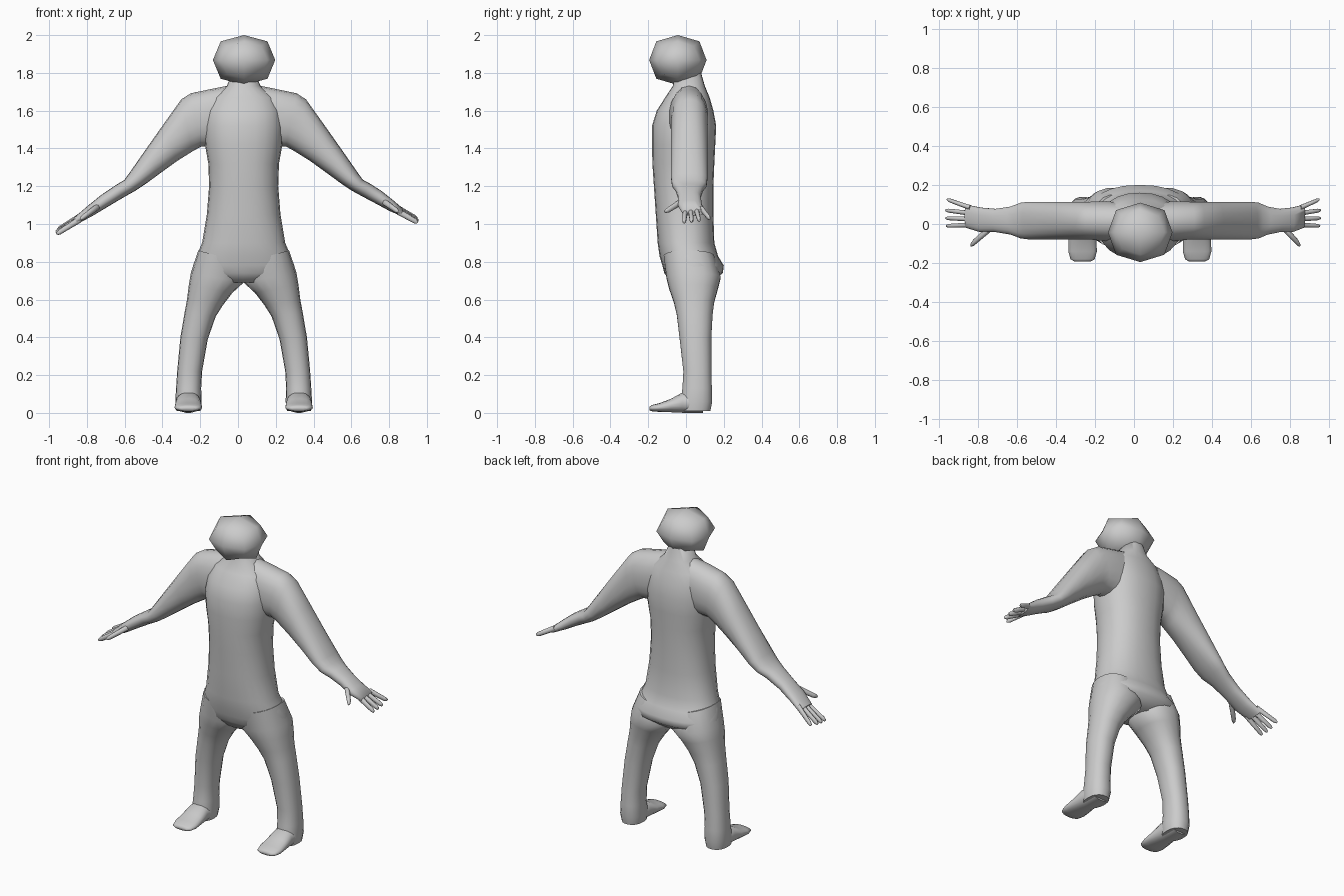
import bpy, bmesh, math
from mathutils import Vector as V

CX = 0.03          # body centre line


def skin(name, rings, n=18, power=0.88):
    """Loft a smooth closed tube through (centre, u, v) rounded rings."""
    bm = bmesh.new()
    f = lambda t: math.copysign(abs(t) ** power, t)
    loops = []
    for c, u, v in rings:
        loops.append([bm.verts.new(c + u * f(math.cos(2 * math.pi * i / n)) + v * f(math.sin(2 * math.pi * i / n)))
                      for i in range(n)])
    for a, b in zip(loops, loops[1:]):
        for i in range(n):
            j = (i + 1) % n
            bm.faces.new((a[i], a[j], b[j], b[i]))
    bm.faces.new(loops[0])
    bm.faces.new(loops[-1])
    bmesh.ops.recalc_face_normals(bm, faces=bm.faces)
    me = bpy.data.meshes.new(name)
    bm.to_mesh(me)
    bm.free()
    me.shade_smooth()
    me.set_sharp_from_angle(angle=math.radians(70))
    ob = bpy.data.objects.new(name, me)
    bpy.context.collection.objects.link(ob)
    return ob


def span(ax, az, bx, bz, y0, y1):
    """Ring spanning two points in the xz plane and a depth range."""
    c = V(((ax + bx) / 2, (y0 + y1) / 2, (az + bz) / 2))
    return c, V(((ax - bx) / 2, 0, (az - bz) / 2)), V((0, (y1 - y0) / 2, 0))


# Torso with hips and neck: z, half width, front, back
torso = [(.69, .12, -.08, .13), (.74, .272, -.115, .195), (.78, .268, -.125, .2), (.83, .25, -.14, .17),
         (.9, .22, -.15, .15), (1.05, .195, -.16, .145), (1.2, .183, -.17, .145), (1.32, .187, -.178, .15),
         (1.42, .205, -.18, .155), (1.52, .21, -.18, .16), (1.6, .2, -.155, .145), (1.67, .17, -.11, .125),
         (1.73, .09, -.07, .1), (1.8, .06, -.06, .08)]
skin("torso", [span(CX - w, z, CX + w, z, a, b) for z, w, a, b in torso], 24)

# Head: once-subdivided cube
bpy.ops.mesh.primitive_cube_add(size=2, location=(CX + .002, -.043, 1.868))
head = bpy.context.object
head.name = "head"
head.scale = (.165, .152, .132)
sub = head.modifiers.new("facets", 'SUBSURF')
sub.levels = sub.render_levels = 1
sub.use_limit_surface = False
head.data.shade_smooth()

# Limb sections: inner/upper point, outer/lower point (x, z each), depth range
leg = [(.02, .80, .24, .86, -.12, .15), (0, .69, .28, .74, -.105, .185), (.06, .635, .29, .68, -.09, .17),
       (.11, .57, .3, .6, -.065, .15), (.148, .51, .313, .53, -.05, .142), (.19, .39, .335, .4, -.035, .135),
       (.22, .22, .352, .22, -.015, .135), (.225, .13, .358, .13, -.02, .138),
       (.222, .06, .362, .06, -.03, .14), (.23, .01, .355, .01, -.03, .13)]
foot = [(.09, .06, 0, .1), (-.02, .065, 0, .108), (-.08, .071, .003, .075), (-.14, .073, .005, .052),
        (-.18, .062, .008, .042), (-.193, .04, .014, .033)]
arm = [(.05, 1.745, .08, 1.42, -.07, .1), (.2, 1.715, .2, 1.41, -.09, .118), (.31, 1.692, .255, 1.41, -.08, .115),
       (.36, 1.66, .3, 1.385, -.08, .115), (.46, 1.52, .38, 1.335, -.08, .115), (.56, 1.378, .47, 1.27, -.08, .115),
       (.635, 1.27, .545, 1.215, -.08, .115), (.66, 1.235, .605, 1.175, -.075, .11),
       (.7, 1.213, .66, 1.145, -.055, .09), (.76, 1.175, .73, 1.108, -.042, .078),
       (.82, 1.127, .8, 1.07, -.042, .085), (.875, 1.08, .862, 1.043, -.02, .1)]
# Fingers: root x, y, z then tip x, y, z
fingers = [(.85, .083, 1.08, .947, .125, 1.028), (.85, .055, 1.075, .953, .07, 1.018),
           (.85, .025, 1.07, .953, .03, 1.012), (.85, -.004, 1.065, .95, -.01, 1.008),
           (.77, -.022, 1.12, .848, -.107, 1.065)]

for side, s in (("right", 1), ("left", -1)):
    def reach(x, z):
        """Place an arm point; the left hand reaches slightly further."""
        extra = max(0, x - .65) if s < 0 else 0
        return CX + s * (x - CX + extra * .23), z - extra * .2

    skin(side + "_leg", [span(CX + s * a, az, CX + s * b, bz, y0, y1) for a, az, b, bz, y0, y1 in leg])
    skin(side + "_foot", [(V((CX + s * .293, y, (z0 + z1) / 2)), V((w, 0, 0)), V((0, 0, (z1 - z0) / 2)))
                          for y, w, z0, z1 in foot])
    skin(side + "_arm", [span(*reach(a, az), *reach(b, bz), y0, y1) for a, az, b, bz, y0, y1 in arm])
    for k, (x0, y0, z0, x1, y1, z1) in enumerate(fingers):
        thumb = k == 4
        rings = []
        for t, r in ((0, 1.15), (.5, 1), (.88, .9), (1, .5)):
            x, z = reach(x0 + (x1 - x0) * t, z0 + (z1 - z0) * t)
            y = y0 + (y1 - y0) * t
            h, w = .013 * r, (.018 if thumb else .0115) * r
            rings.append(span(x + s * h * .5, z + h, x - s * h * .5, z - h, y - w, y + w))
        skin(side + ("_thumb" if thumb else "_finger_%d" % (k + 1)), rings, 10, 1)
